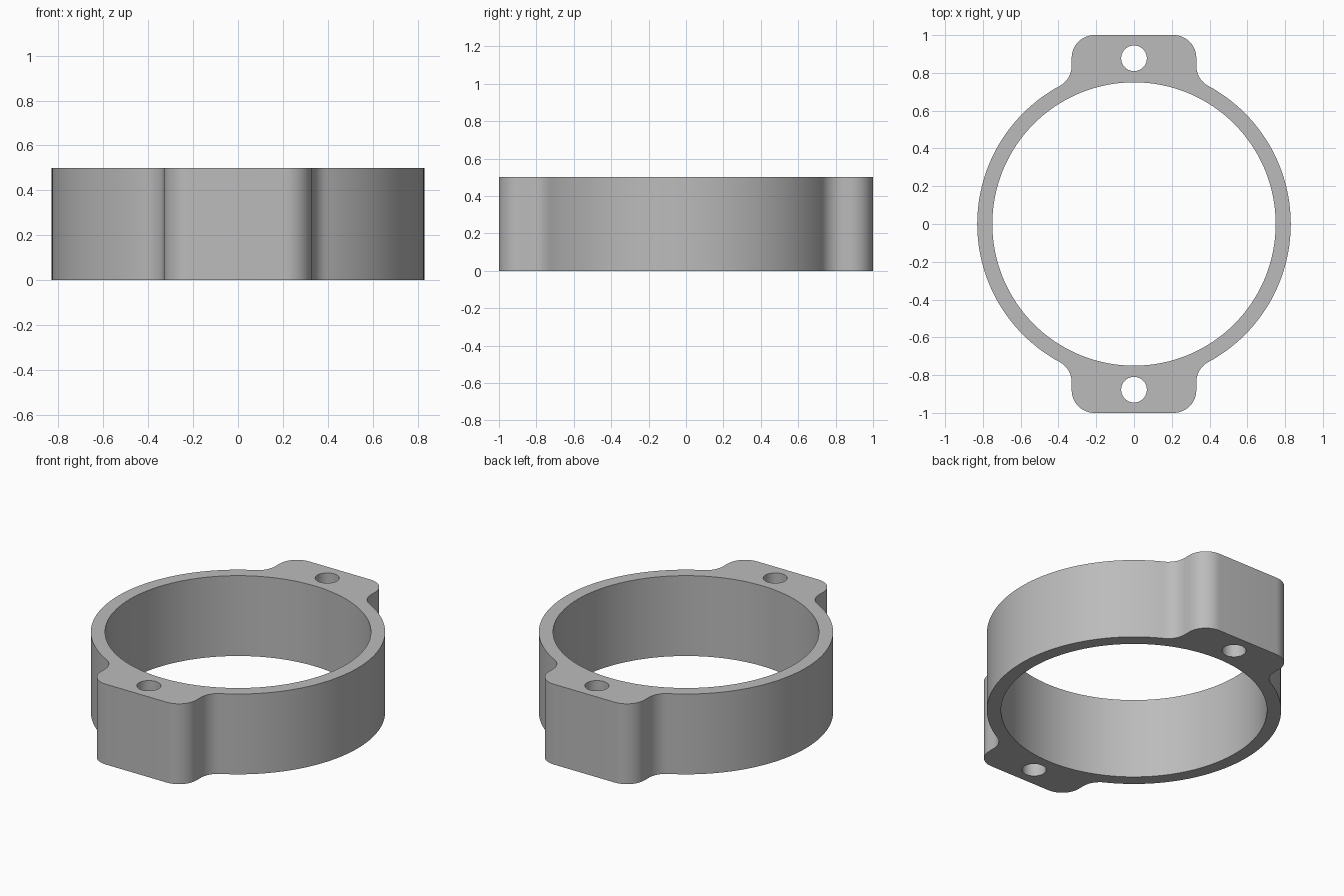
import bpy, bmesh
from math import sin, cos, pi, atan2, sqrt

cube = bpy.data.objects.get("Cube")
if cube:
    bpy.data.objects.remove(cube)

HEIGHT = 0.5
R_OUT, R_IN = 0.83, 0.75
LUG_HALF, LUG_END = 0.33, 1.0
FILLET, CORNER = 0.12, 0.12
HOLE_R, HOLE_Y = 0.068, 0.877


def arc(cx, cy, r, a0, a1, n):
    return [(cx + r * cos(a0 + (a1 - a0) * i / n),
             cy + r * sin(a0 + (a1 - a0) * i / n)) for i in range(n + 1)]


def circle(cx, cy, r, n):
    return arc(cx, cy, r, 0, 2 * pi, n)[:-1]


# Quarter outline: ring arc, blending fillet, rounded lug corner
fx = LUG_HALF + FILLET
fy = sqrt((R_OUT + FILLET) ** 2 - fx ** 2)
touch = atan2(fy, fx)
quarter = arc(0, 0, R_OUT, 0, touch, 32)
quarter += arc(fx, fy, FILLET, touch + pi, pi, 10)[1:]
quarter += arc(LUG_HALF - CORNER, LUG_END - CORNER, CORNER, 0, pi / 2, 12)

# Mirror to the full outline, dropping the shared points on the x axis
half = quarter + [(-x, y) for x, y in reversed(quarter)]
outline = half + [(x, -y) for x, y in reversed(half[1:-1])]

loops = [outline,
         circle(0, 0, R_IN, 128),
         circle(0, HOLE_Y, HOLE_R, 40),
         circle(0, -HOLE_Y, HOLE_R, 40)]

# Fill the flat profile with its holes, then extrude it upward
bm = bmesh.new()
edges = []
for loop in loops:
    verts = [bm.verts.new((x, y, 0)) for x, y in loop]
    edges += [bm.edges.new((v, verts[i - 1])) for i, v in enumerate(verts)]
bmesh.ops.triangle_fill(bm, use_beauty=True, use_dissolve=False, edges=edges)
result = bmesh.ops.extrude_face_region(bm, geom=bm.faces[:], use_keep_orig=True)
top = [g for g in result["geom"] if isinstance(g, bmesh.types.BMVert)]
bmesh.ops.translate(bm, verts=top, vec=(0, 0, HEIGHT))
bmesh.ops.recalc_face_normals(bm, faces=bm.faces[:])

mesh = bpy.data.meshes.new("mounting_ring")
bm.to_mesh(mesh)
bm.free()
ring = bpy.data.objects.new("mounting_ring", mesh)
bpy.context.collection.objects.link(ring)

# Plain grey finish
grey = bpy.data.materials.new("plain_grey")
grey.use_nodes = True
colour = (0.5, 0.5, 0.5, 1)
grey.diffuse_color = colour
grey.node_tree.nodes["Principled BSDF"].inputs["Base Color"].default_value = colour
mesh.materials.append(grey)

# Smooth curved walls, crisp rims
bpy.ops.object.select_all(action="DESELECT")
ring.select_set(True)
bpy.context.view_layer.objects.active = ring
bpy.ops.object.shade_smooth_by_angle(angle=pi / 6)
